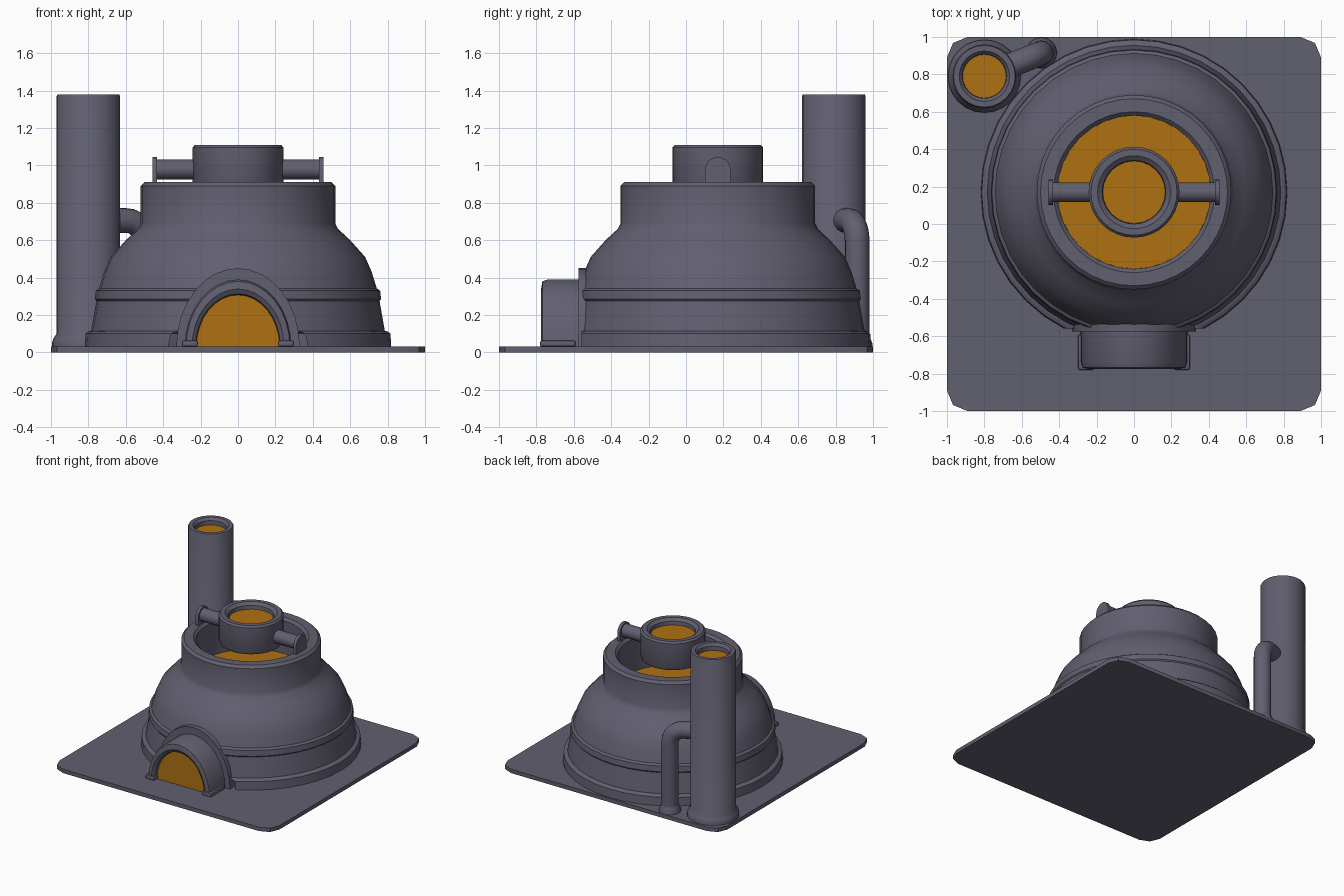
import bpy, bmesh, math
from mathutils import Vector, Matrix

if "Cube" in bpy.data.objects:
    bpy.data.objects.remove(bpy.data.objects["Cube"])


def material(name, rgb):
    m = bpy.data.materials.new(name)
    m.diffuse_color = (*rgb, 1)
    m.use_nodes = True
    m.node_tree.nodes["Principled BSDF"].inputs["Base Color"].default_value = m.diffuse_color
    return m


IRON = material("dark_iron", (0.12, 0.115, 0.16))
GLOW = material("molten_orange", (0.42, 0.165, 0.006))


def finish(name, bm, mat=IRON, angle=35):
    bmesh.ops.remove_doubles(bm, verts=bm.verts, dist=1e-5)
    bmesh.ops.recalc_face_normals(bm, faces=bm.faces)
    me = bpy.data.meshes.new(name)
    bm.to_mesh(me)
    bm.free()
    me.materials.append(mat)
    ob = bpy.data.objects.new(name, me)
    bpy.context.collection.objects.link(ob)
    bpy.ops.object.select_all(action='DESELECT')
    bpy.context.view_layer.objects.active = ob
    ob.select_set(True)
    bpy.ops.object.shade_smooth_by_angle(angle=math.radians(angle))
    return ob


def lathe(profile, center, segs=32):
    """Revolve (radius, height) points round a vertical axis."""
    bm = bmesh.new()
    vs = [bm.verts.new((center[0] + r, center[1], z)) for r, z in profile]
    es = [bm.edges.new(p) for p in zip(vs, vs[1:])]
    bmesh.ops.spin(bm, geom=vs + es, cent=(*center, 0), axis=(0, 0, 1),
                   angle=math.tau, steps=segs, use_merge=True)
    return bm


def disc(name, center, r, z, segs=24):
    bm = bmesh.new()
    bmesh.ops.create_circle(bm, cap_ends=True, segments=segs, radius=r,
                            matrix=Matrix.Translation((*center, z)))
    bmesh.ops.recalc_face_normals(bm, faces=bm.faces)
    ob = finish(name, bm, GLOW)
    if ob.data.polygons[0].normal.z < 0:
        ob.data.flip_normals()


def arch(w, h, z0=0.03, n=16):
    """Half-ellipse outline in the xz plane."""
    return [(w * math.cos(math.pi * i / n), z0 + h * math.sin(math.pi * i / n))
            for i in range(n + 1)]


def prism(outline, y0, y1):
    bm = bmesh.new()
    f = bm.faces.new([bm.verts.new((x, y0, z)) for x, z in outline])
    ext = bmesh.ops.extrude_face_region(bm, geom=[f], use_keep_orig=True)
    bmesh.ops.translate(bm, vec=(0, y1 - y0, 0),
                        verts=[g for g in ext['geom'] if isinstance(g, bmesh.types.BMVert)])
    return bm


# Base plate with rounded corners
bm = bmesh.new()
bmesh.ops.create_cube(bm, size=1, matrix=Matrix.Translation((0, 0, 0.016)) @ Matrix.Diagonal((2, 2, 0.032, 1)))
upright = [e for e in bm.edges if abs(e.verts[0].co.z - e.verts[1].co.z) > 0.01]
bmesh.ops.bevel(bm, geom=upright, offset=0.11, segments=2, profile=0.5, affect='EDGES')
finish("base_plate", bm, angle=25)

# Furnace body, flattened at the door
C = (0, 0.17)
bm = lathe([(0.82, 0.02), (0.815, 0.10), (0.80, 0.112), (0.785, 0.115), (0.757, 0.275),
            (0.765, 0.285), (0.76, 0.33), (0.742, 0.342), (0.715, 0.43), (0.68, 0.51),
            (0.60, 0.60), (0.535, 0.66), (0.52, 0.69), (0.52, 0.89), (0.50, 0.91),
            (0.43, 0.91), (0.41, 0.89), (0.41, 0.60)], C, 40)
cut = bmesh.ops.bisect_plane(bm, geom=bm.verts[:] + bm.edges[:] + bm.faces[:],
                             plane_co=(0, -0.56, 0), plane_no=(0, -1, 0), clear_outer=True)
edges = [g for g in cut['geom_cut'] if isinstance(g, bmesh.types.BMEdge)]
bmesh.ops.holes_fill(bm, edges=edges, sides=0)
finish("furnace_body", bm)
disc("furnace_melt", C, 0.41, 0.62, 32)

# Raised arch behind the door
finish("door_backing", prism(arch(0.33, 0.42), -0.575, -0.4))

# Door surround: arched tunnel swept from a rounded cross-section
section = [(1.0, -0.5), (1.0, -0.74), (0.88, -0.768), (0.4, -0.775), (0.1, -0.76), (0.0, -0.72), (0.0, -0.5)]
outer, inner = arch(0.285, 0.36), arch(0.22, 0.275)
bm = bmesh.new()
rows = [[bm.verts.new((a[0] * t + b[0] * (1 - t), y, a[1] * t + b[1] * (1 - t))) for t, y in section]
        for a, b in zip(outer, inner)]
for p, q in zip(rows, rows[1:]):
    for i in range(len(section) - 1):
        bm.faces.new((p[i], p[i + 1], q[i + 1], q[i]))
finish("door_surround", bm, angle=40)
finish("door_glow", prism(arch(0.222, 0.277), -0.735, -0.6), GLOW)

# Door feet
for s in (-1, 1):
    bm = bmesh.new()
    bmesh.ops.create_cube(bm, size=1, matrix=Matrix.Translation((s * 0.257, -0.685, 0.047))
                          @ Matrix.Diagonal((0.085, 0.19, 0.034, 1)))
    bmesh.ops.bevel(bm, geom=bm.edges[:], offset=0.01, segments=2, profile=0.5, affect='EDGES')
    finish("door_foot", bm)

# Crucible pot
finish("crucible", lathe([(0, 0.86), (0.20, 0.86), (0.232, 0.875), (0.243, 0.90), (0.243, 1.095),
                          (0.23, 1.11), (0.195, 1.11), (0.17, 1.09), (0.165, 1.04)], C))
disc("crucible_melt", C, 0.167, 1.06)

# Crucible handles with arched end plates
for s in (-1, 1):
    bm = bmesh.new()
    bmesh.ops.create_cone(bm, cap_ends=True, segments=16, radius1=0.053, radius2=0.053, depth=0.22,
                          matrix=Matrix.Translation((s * 0.335, 0.17, 0.978)) @ Matrix.Rotation(math.pi / 2, 4, 'Y'))
    finish("crucible_handle", bm)
    outline = [(-0.068, 0.912), (0.068, 0.912)] + arch(0.068, 0.068, 0.976, 10)
    bm = prism(outline, -0.0125, 0.0125)
    bm.transform(Matrix.Translation((s * 0.445, 0.17, 0)) @ Matrix.Rotation(math.pi / 2, 4, 'Z'))
    finish("handle_end", bm)

# Chimney
K = (-0.8, 0.79)
finish("chimney", lathe([(0.195, 0.02), (0.195, 0.05), (0.187, 0.075), (0.17, 0.10), (0.17, 1.37),
                         (0.165, 1.38), (0.135, 1.38), (0.118, 1.36), (0.115, 1.30)], K, 24))
disc("chimney_glow", K, 0.117, 1.325)

# Elbow pipe from plate to chimney
P = Vector((-0.495, 0.915, 0))
side = (Vector((*K, 0)) - P).normalized()
R, top = 0.11, 0.705
path = [P + Vector((0, 0, 0.02))]
for i in range(7):
    a = math.pi / 2 * i / 6
    path.append(P + side * R * (1 - math.cos(a)) + Vector((0, 0, top - R + R * math.sin(a))))
path.append(P + side * 0.25 + Vector((0, 0, top)))
across = side.cross(Vector((0, 0, 1)))
bm = bmesh.new()
rings = []
for i, p in enumerate(path):
    t = (path[min(i + 1, len(path) - 1)] - path[max(i - 1, 0)]).normalized()
    if i in (0, 1):
        t = Vector((0, 0, 1))
    n = across.cross(t)
    rings.append([bm.verts.new(p + 0.066 * (across * math.cos(k * math.tau / 16) + n * math.sin(k * math.tau / 16)))
                  for k in range(16)])
for p, q in zip(rings, rings[1:]):
    for k in range(16):
        bm.faces.new((p[k], p[(k + 1) % 16], q[(k + 1) % 16], q[k]))
finish("elbow_pipe", bm, angle=50)
finish("pipe_foot", lathe([(0.083, 0.02), (0.083, 0.045), (0.066, 0.085)], P.xy, 16))
